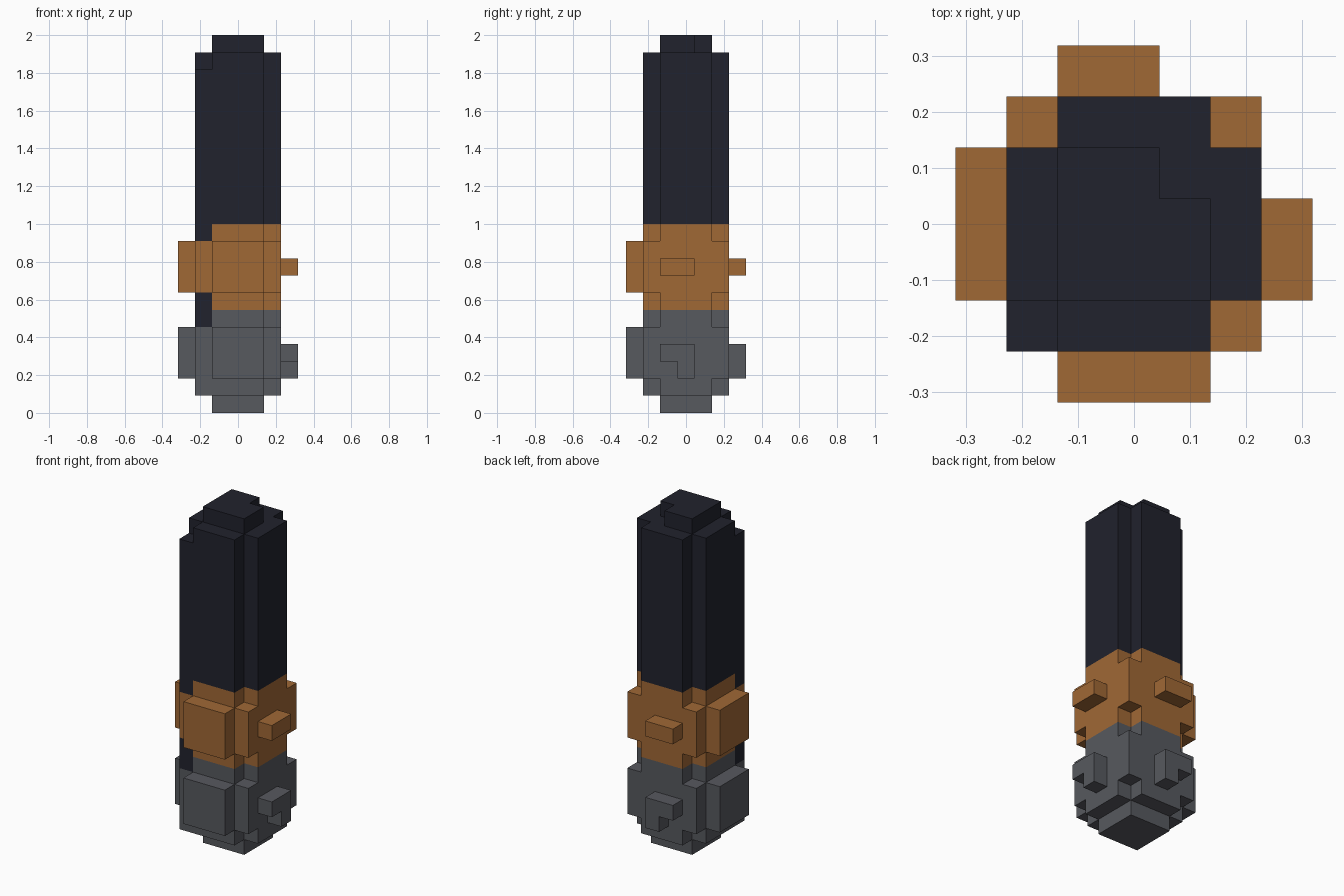
import bpy, bmesh
from mathutils import Vector

cube = bpy.data.objects.get("Cube")
if cube:
    bpy.data.objects.remove(cube, do_unlink=True)

U = 2 / 22  # size of one block; all sizes below are in blocks


def material(name, rgb):
    mat = bpy.data.materials.new(name)
    mat.use_nodes = True
    mat.diffuse_color = (*rgb, 1)
    mat.node_tree.nodes["Principled BSDF"].inputs["Base Color"].default_value = (*rgb, 1)
    return mat


BLACK = material("blue_black", (0.015, 0.016, 0.026))
COPPER = material("copper", (0.352, 0.138, 0.036))
STEEL = material("steel_grey", (0.095, 0.100, 0.114))


def prism(name, mat, outline, z0, z1, axis="z"):
    """Extrude a 2D outline from z0 to z1 along z, or sideways along x or y."""
    place = {"z": lambda a, b, c: (a, b, c),
             "x": lambda a, b, c: (c, a, b),
             "y": lambda a, b, c: (a, c, b)}[axis]
    bm = bmesh.new()
    base = bm.faces.new([bm.verts.new(Vector(place(a, b, z0)) * U) for a, b in outline])
    grown = bmesh.ops.extrude_face_region(bm, geom=[base], use_keep_orig=True)["geom"]
    bmesh.ops.translate(bm, verts=[v for v in grown if isinstance(v, bmesh.types.BMVert)],
                        vec=Vector(place(0, 0, z1 - z0)) * U)
    bmesh.ops.recalc_face_normals(bm, faces=bm.faces)
    mesh = bpy.data.meshes.new(name)
    bm.to_mesh(mesh)
    bm.free()
    mesh.materials.append(mat)
    obj = bpy.data.objects.new(name, mesh)
    bpy.context.collection.objects.link(obj)
    return obj


def rect(a0, a1, b0, b1):
    return [(a0, b0), (a1, b0), (a1, b1), (a0, b1)]


# Square with one block missing from each corner
S, L = 1.5, 2.5
CROSS = [(-S, -L), (S, -L), (S, -S), (L, -S), (L, S), (S, S),
         (S, L), (-S, L), (-S, S), (-L, S), (-L, -S), (-S, -S)]

# Main body, bottom to top
prism("base_cap", STEEL, rect(-S, S, -S, S), 0, 1)
prism("lower_body", STEEL, CROSS, 1, 6)
prism("middle_band", COPPER, CROSS, 6, 11)
prism("shaft", BLACK, CROSS, 11, 21)
prism("top_cap", BLACK, [(-S, -S), (S, -S), (S, .5), (.5, .5), (.5, S), (-S, S)], 21, 22)

# Filled front corner with its own colour run
for name, mat, z0, z1 in (("corner_foot", STEEL, 1, 5), ("corner_gap", BLACK, 5, 7),
                          ("corner_band", COPPER, 7, 10), ("corner_column", BLACK, 10, 20)):
    prism(name, mat, rect(-L, -S, -L, -S), z0, z1)

# Corner blocks and wide plates around both collars
for level, mat, z0 in (("lower", STEEL, 2), ("upper", COPPER, 7)):
    z1 = z0 + 3
    for side, sx, sy in (("front_left", 1, -1), ("back_left", 1, 1), ("back_right", -1, 1)):
        x, y = sorted((sx * S, sx * L)), sorted((sy * S, sy * L))
        prism(f"{level}_{side}_corner", mat, rect(*x, *y), z0, z1)
    for side, axis in (("front", "y"), ("right", "x")):
        prism(f"{level}_{side}_plate", mat, rect(-S, S, z0, z1), -3.5, -L, axis)

# Small lugs on the back and left sides
HOOK = [(-S, 3), (-.5, 3), (-.5, 2), (.5, 2), (.5, 4), (-S, 4)]
for side, axis in (("back", "y"), ("left", "x")):
    prism(f"upper_{side}_lug", COPPER, rect(-S, .5, 8, 9), L, 3.5, axis)
    prism(f"lower_{side}_hook", STEEL, HOOK, L, 3.5, axis)
